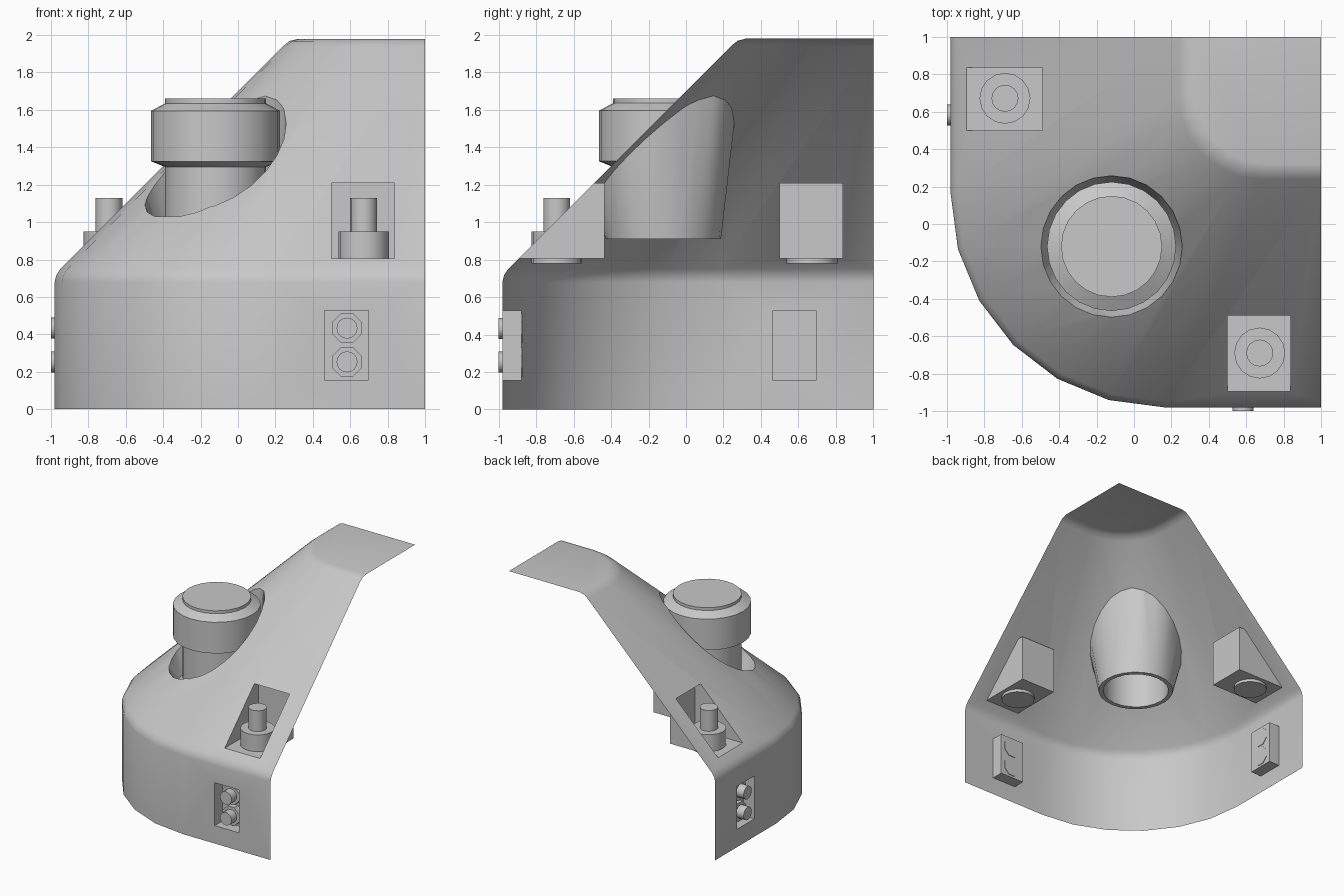
import bpy, bmesh
from math import sin, cos, pi
from mathutils import Vector, Matrix

if "Cube" in bpy.data.objects:
    bpy.data.objects.remove(bpy.data.objects["Cube"])

grey = bpy.data.materials.new("plain grey")
grey.use_nodes = True
grey.diffuse_color = (0.58, 0.58, 0.58, 1)
grey.node_tree.nodes["Principled BSDF"].inputs["Base Color"].default_value = grey.diffuse_color


def finish(name, bm, recalc=True):
    if recalc:
        bmesh.ops.recalc_face_normals(bm, faces=bm.faces[:])
    mesh = bpy.data.meshes.new(name)
    bm.to_mesh(mesh)
    bm.free()
    mesh.materials.clear()
    mesh.materials.append(grey)
    ob = bpy.data.objects.new(name, mesh)
    bpy.context.collection.objects.link(ob)
    return ob


def loft(bm, rings, start=True, end=True):
    """Skin a stack of equal-length closed rings."""
    rows = [[bm.verts.new(p) for p in ring] for ring in rings]
    n = len(rows[0])
    for a, b in zip(rows, rows[1:]):
        for i in range(n):
            j = (i + 1) % n
            bm.faces.new((a[i], a[j], b[j], b[i]))
    if start:
        bm.faces.new(rows[0][::-1])
    if end:
        bm.faces.new(rows[-1])


def circle(x, y, r, z, n):
    return [Vector((x + r * cos(2 * pi * i / n), y + r * sin(2 * pi * i / n), z)) for i in range(n)]


def box(bm, lo, hi, swap):
    lo, hi = Vector(lo), Vector(hi)
    if swap:
        lo, hi = lo.yxz, hi.yxz
    m = Matrix.Translation((lo + hi) / 2) @ Matrix.Diagonal((*(hi - lo), 1))
    bmesh.ops.create_cube(bm, size=1, matrix=m)


def rod(bm, start, end, r, n, swap, turn=0):
    """Closed cylinder between two points, optionally swapped across the diagonal."""
    a, b = Vector(start), Vector(end)
    if swap:
        a, b = a.yxz, b.yxz
    rot = (b - a).to_track_quat('Z', 'Y').to_matrix().to_4x4()
    m = Matrix.Translation((a + b) / 2) @ rot @ Matrix.Rotation(turn, 4, 'Z')
    bmesh.ops.create_cone(bm, cap_ends=True, segments=n, radius1=r, radius2=r,
                          depth=(b - a).length, matrix=m)


# Plan outline, as distances from the back corner
SIZE, R = 1.98, 1.14
mid = SIZE - R
outline = [(0, SIZE)] + [(mid + R * sin(i * pi / 12), mid + R * cos(i * pi / 12))
                         for i in range(7)] + [(SIZE, 0)]


def slope_height(x, y):
    """Height of the sloping skin over a plan point."""
    u, v = 1 - x, 1 - y
    s = 0
    for (a, b), (c, d) in zip(outline, outline[1:]):
        nx, ny = b - d, c - a
        s = max(s, (nx * u + ny * v) / (nx * a + ny * b))
    return 2.70 - SIZE * s


# Housing solid: upright wall, rounded shoulder, slope, rounded top
profile = [(-0.98, 0), (-0.98, 0.68), (-0.972, 0.715), (-0.95, 0.75),
           (0.24, 1.94), (0.275, 1.968), (0.32, 1.98)]
bm = bmesh.new()
loft(bm, [[(1 - u * (1 - x) / SIZE, 1 - v * (1 - x) / SIZE, z) for u, v in outline] + [(1, 1, z)]
          for x, z in profile])
housing = finish("housing_shell", bm)

# Recess cutters: tapered well, two notches, two sockets
C, SIDES, FLOOR = -0.12, 24, 0.91
bm = bmesh.new()
rim = [Vector((p.x, p.y, slope_height(p.x, p.y))) for p in circle(C, C, 0.378, 0, SIDES)]
loft(bm, [circle(C, C, 0.307, FLOOR, SIDES), rim, circle(C, C, 0.378, 2.3, SIDES)])
for swap in (False, True):
    box(bm, (0.5, -1.2, 0.805), (0.838, -0.435, 1.21), swap)
    box(bm, (0.463, -1.2, 0.155), (0.697, -0.877, 0.527), swap)
cutter = finish("recess_cutter", bm)
cutter.hide_render = True
mod = housing.modifiers.new("recesses", 'BOOLEAN')
mod.operation, mod.solver, mod.object = 'DIFFERENCE', 'EXACT', cutter
bpy.context.view_layer.update()
cut = bpy.data.meshes.new_from_object(housing.evaluated_get(bpy.context.evaluated_depsgraph_get()))
housing.modifiers.clear()
bpy.data.objects.remove(cutter)

# Open the back, the left, the underside and the well floor
bm = bmesh.new()
bm.from_mesh(cut)
gone = []
for f in bm.faces:
    c = f.calc_center_median()
    if min(v.co.x for v in f.verts) > 0.999 or min(v.co.y for v in f.verts) > 0.999 \
            or c.z < 0.001 or (abs(c.z - FLOOR) < 0.002 and abs(f.normal.z) > 0.9):
        gone.append(f)
bmesh.ops.delete(bm, geom=gone, context='FACES')
bm.to_mesh(housing.data)
bm.free()
parts = [housing]

# Large round knob on a hollow stem
knob = [(0.307, FLOOR), (0.27, FLOOR), (0.27, 1.295), (0.345, 1.325), (0.345, 1.595),
        (0.27, 1.635), (0.27, 1.66)]
bm = bmesh.new()
loft(bm, [circle(C, C, r, z, SIDES) for r, z in knob], start=False)
parts.append(finish("large_knob", bm, recalc=False))
# The stem winds the same way as the ring beneath it
bm = bmesh.new()
bm.from_mesh(parts[-1].data)
bm.normal_update()
top = max(bm.faces, key=lambda f: f.calc_center_median().z)
if top.normal.z < 0:
    bmesh.ops.reverse_faces(bm, faces=bm.faces[:])
bm.to_mesh(parts[-1].data)
bm.free()

for swap, side in ((False, "front"), (True, "right")):
    # Stepped peg standing in the notch
    bm = bmesh.new()
    rod(bm, (0.672, -0.69, 0.78), (0.672, -0.69, 0.95), 0.136, 16, swap)
    rod(bm, (0.672, -0.69, 0.94), (0.672, -0.69, 1.13), 0.072, 16, swap)
    parts.append(finish(side + "_peg", bm))
    # Two round buttons on octagonal collars in the socket
    bm = bmesh.new()
    for z in (0.253, 0.433):
        rod(bm, (0.583, -0.872, z), (0.583, -0.93, z), 0.085, 8, swap, pi / 8)
        rod(bm, (0.583, -0.92, z), (0.583, -1.0, z), 0.056, 16, swap)
    parts.append(finish(side + "_buttons", bm))

# Smooth shading with sharp creases
for ob in bpy.context.selected_objects:
    ob.select_set(False)
for ob in parts:
    ob.select_set(True)
bpy.context.view_layer.objects.active = housing
bpy.ops.object.shade_smooth_by_angle(angle=pi / 6)
